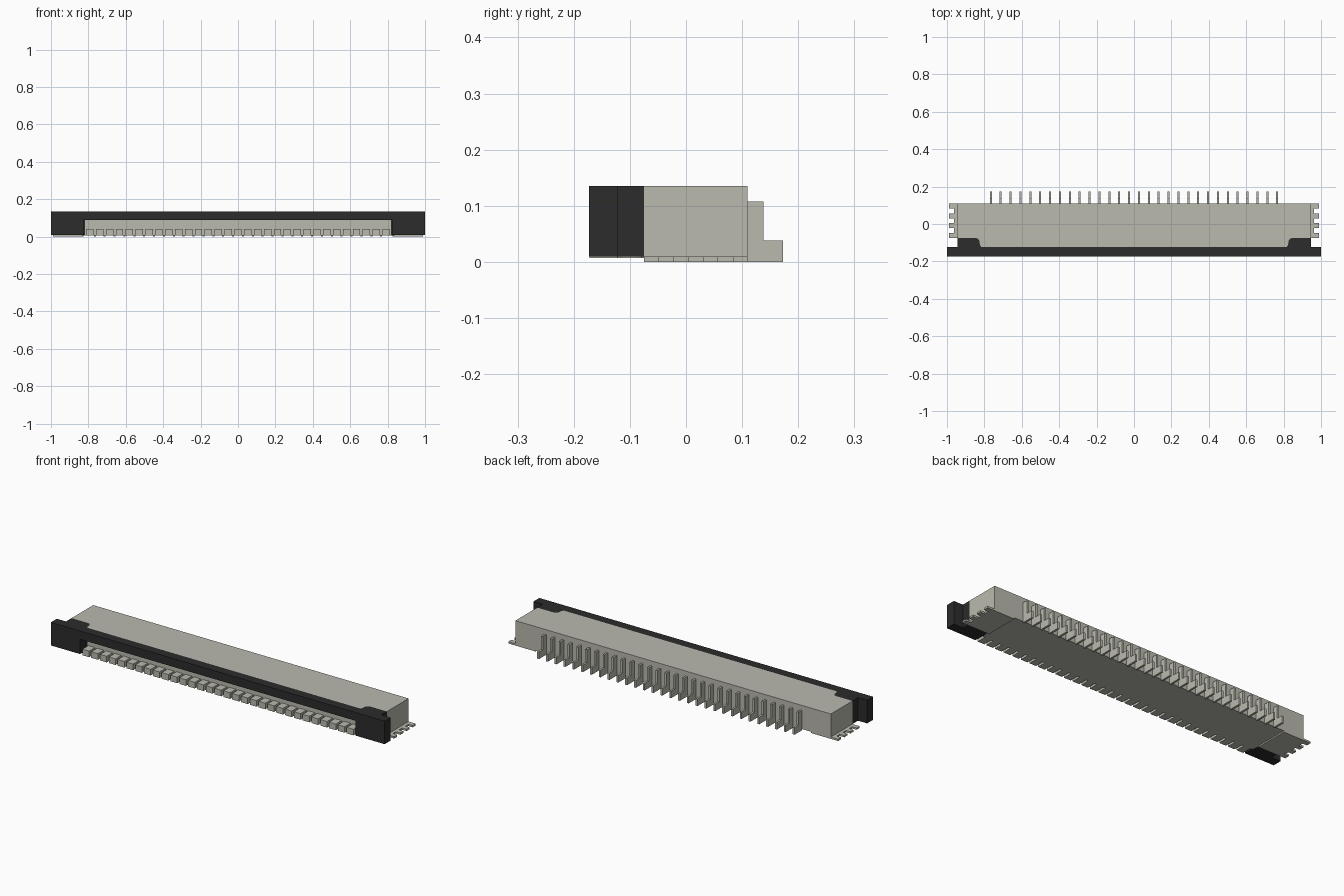
import bpy, bmesh

cube = bpy.data.objects.get("Cube")
if cube:
    bpy.data.objects.remove(cube, do_unlink=True)


def material(name, rgb):
    m = bpy.data.materials.new(name)
    m.use_nodes = True
    m.diffuse_color = (*rgb, 1)
    m.node_tree.nodes["Principled BSDF"].inputs["Base Color"].default_value = (*rgb, 1)
    return m


IVORY = material("warm grey plastic", (0.49, 0.49, 0.43))
BLACK = material("black plastic", (0.025, 0.025, 0.026))


def prism(bm, outline, axis, lo, hi):
    """Extrude a 2D outline along an axis: x uses (y, z), y uses (x, z), z uses (x, y)."""
    def point(p, d):
        q = list(p)
        q.insert("xyz".index(axis), d)
        return q
    base = bm.faces.new([bm.verts.new(point(p, lo)) for p in outline])
    ext = bmesh.ops.extrude_face_region(bm, geom=[base])
    move = [0, 0, 0]
    move["xyz".index(axis)] = hi - lo
    bmesh.ops.translate(bm, vec=move,
                        verts=[g for g in ext["geom"] if isinstance(g, bmesh.types.BMVert)])


def build(name, mat, prisms):
    bm = bmesh.new()
    for args in prisms:
        prism(bm, *args)
    bmesh.ops.recalc_face_normals(bm, faces=bm.faces)
    me = bpy.data.meshes.new(name)
    bm.to_mesh(me)
    bm.free()
    me.materials.append(mat)
    ob = bpy.data.objects.new(name, me)
    bpy.context.collection.objects.link(ob)
    return ob


def rect(x0, x1, y0, y1):
    return [(x0, y0), (x1, y0), (x1, y1), (x0, y1)]


def mirrored(half):
    """Complete a right-half outline across the centre line."""
    return half + [(-x, y) for x, y in reversed(half)]


BACK, FRONT, BAR, EAR = 0.11, -0.173, -0.122, -0.075
TOP, LOW = 0.135, 0.01
PITCH = 0.0528

# Housing with front corners notched for the latch ears
notch = [(0.817, BAR), (0.824, -0.112), (0.826, -0.090), (0.834, -0.079),
         (0.846, EAR), (0.945, EAR)]
build("housing", IVORY, [(mirrored(notch + [(0.945, BACK)]), "z", 0.007, TOP)])

# Latch bar, an arch seen from the front
arch = [(0.825, 0.09), (0.825, LOW), (1.0, LOW), (1.0, TOP)]
build("latch_bar", BLACK, [(mirrored(arch), "y", FRONT, BAR)])

# Latch ears filling the housing notches
ear = notch + [(0.945, BAR)]
for side, s in (("left", 1), ("right", -1)):
    build(side + "_latch_ear", BLACK, [([(s * x, y) for x, y in ear], "z", LOW, TOP)])

# Row of small tongues under the latch bar
tongues = []
for i in range(31):
    x = (i - 15) * PITCH
    tongues.append((rect(x - 0.02, x + 0.02, 0.007, 0.04), "y", FRONT + 0.001, BAR))
build("front_tongues", IVORY, tongues)

# Stepped contact pins at the back
step = [(BACK, 0), (0.173, 0), (0.173, 0.038), (0.138, 0.038), (0.138, 0.108), (BACK, 0.108)]
pins = []
for i in range(30):
    x = (i - 14.5) * PITCH
    pins.append((step, "x", x - 0.0055, x + 0.0055))
build("contact_pins", IVORY, pins)

# Toothed solder tabs, four teeth on each end
tooth = (BACK - EAR) / 7
comb = [(0.825, EAR)]
for i in range(4):
    y = EAR + 2 * i * tooth
    comb += [(0.988, y), (0.988, y + tooth)]
    if i < 3:
        comb += [(0.962, y + tooth), (0.962, y + 2 * tooth)]
comb.append((0.825, BACK))
for side, s in (("left", 1), ("right", -1)):
    build(side + "_solder_tab", IVORY, [([(s * x, y) for x, y in comb], "z", 0, LOW)])
